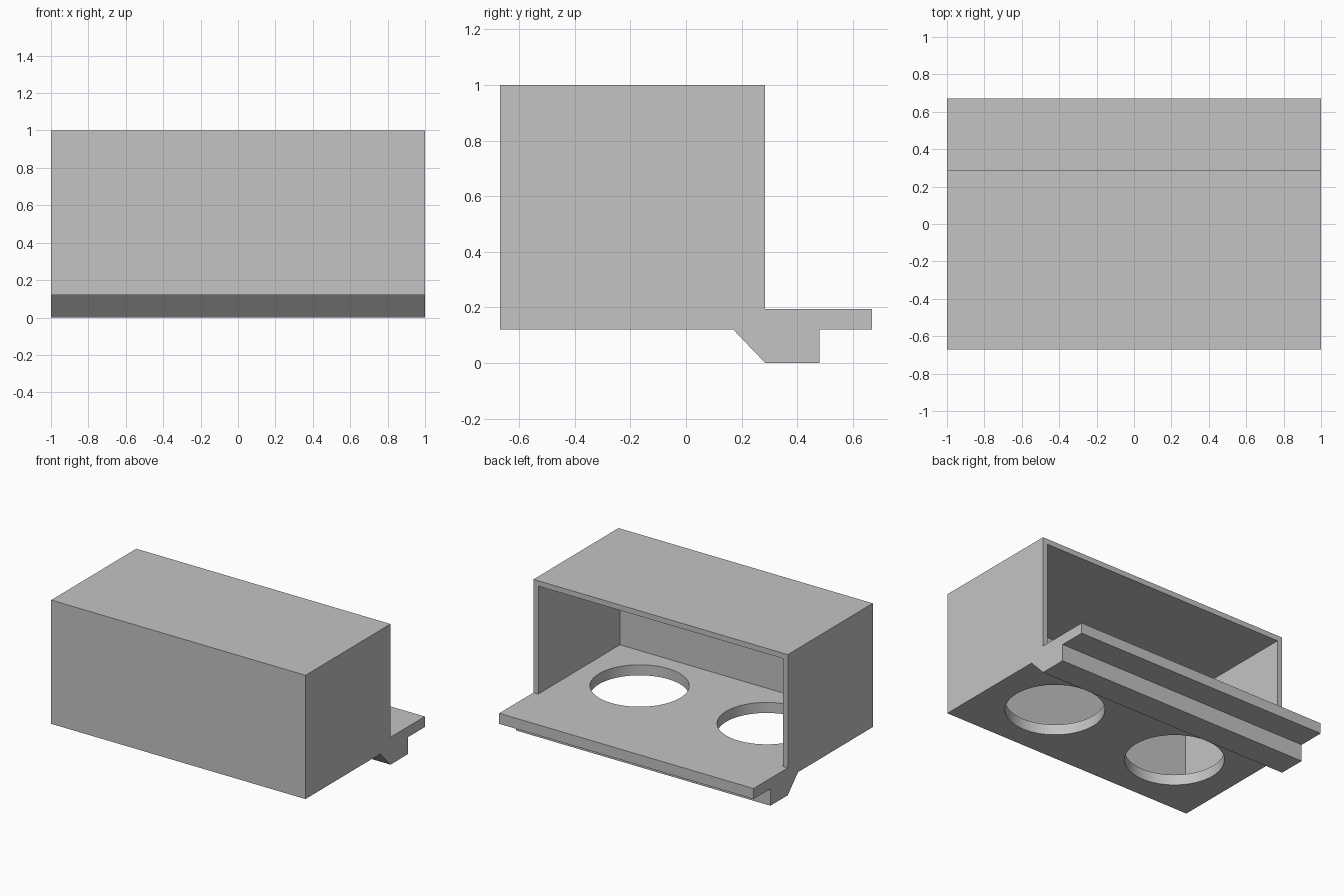
import bpy, bmesh, math

default = bpy.data.objects.get("Cube")
if default:
    bpy.data.objects.remove(default, do_unlink=True)

FRONT, BACK = -0.67, 0.285       # depth range of the box
BASE, FLOOR, TOP = 0.12, 0.195, 1.0
WALL = 0.038

grey = bpy.data.materials.new("plain grey")
grey.use_nodes = True
grey.diffuse_color = (0.55, 0.55, 0.55, 1)
grey.node_tree.nodes["Principled BSDF"].inputs["Base Color"].default_value = grey.diffuse_color


def make_object(name, bm):
    bmesh.ops.recalc_face_normals(bm, faces=bm.faces)
    mesh = bpy.data.meshes.new(name)
    bm.to_mesh(mesh)
    bm.free()
    mesh.materials.append(grey)
    obj = bpy.data.objects.new(name, mesh)
    bpy.context.collection.objects.link(obj)
    return obj


def apply_modifiers(obj):
    bpy.ops.object.select_all(action="DESELECT")
    bpy.context.view_layer.objects.active = obj
    obj.select_set(True)
    for mod in list(obj.modifiers):
        bpy.ops.object.modifier_apply(modifier=mod.name)


# Floor tray with rear ledge and hook rail: side profile drawn along x
profile = [(FRONT, BASE), (0.17, BASE), (BACK, 0), (0.48, 0), (0.48, BASE),
           (0.67, BASE), (0.67, FLOOR), (FRONT, FLOOR)]
bm = bmesh.new()
face = bm.faces.new([bm.verts.new((-1, y, z)) for y, z in profile])
extruded = bmesh.ops.extrude_face_region(bm, geom=[face])["geom"]
bmesh.ops.translate(bm, vec=(2, 0, 0),
                    verts=[v for v in extruded if isinstance(v, bmesh.types.BMVert)])
tray = make_object("floor_tray", bm)

# Two round openings through the floor
cutters = []
for side in (-1, 1):
    bm = bmesh.new()
    bmesh.ops.create_cone(bm, cap_ends=True, segments=64, radius1=0.32, radius2=0.32, depth=0.4)
    cutter = make_object("hole_cutter", bm)
    cutter.location = (side * 0.5, (FRONT + BACK) / 2, 0.16)
    cutter.hide_render = True
    cutters.append(cutter)
    cut = tray.modifiers.new("hole", "BOOLEAN")
    cut.operation = "DIFFERENCE"
    cut.solver = "EXACT"
    cut.object = cutter
bpy.context.view_layer.update()
apply_modifiers(tray)
bpy.ops.object.shade_smooth_by_angle(angle=math.radians(30))
for cutter in cutters:
    bpy.data.objects.remove(cutter, do_unlink=True)

# Hood: front, sides and roof, open at the back and resting on the tray
bm = bmesh.new()
bmesh.ops.create_cube(bm, size=1)
bmesh.ops.scale(bm, vec=(2, BACK - FRONT, TOP - FLOOR), verts=bm.verts)
bmesh.ops.translate(bm, vec=(0, (FRONT + BACK) / 2, (TOP + FLOOR) / 2), verts=bm.verts)
bm.normal_update()
open_faces = [f for f in bm.faces if f.normal.y > 0.9 or f.normal.z < -0.9]
bmesh.ops.delete(bm, geom=open_faces, context="FACES")
# Keep the normals of the remaining shell pointing outward
centre_y, centre_z = (FRONT + BACK) / 2, (TOP + FLOOR) / 2
mesh = bpy.data.meshes.new("hood")
bm.to_mesh(mesh)
bm.free()
mesh.materials.append(grey)
hood = bpy.data.objects.new("hood", mesh)
bpy.context.collection.objects.link(hood)
shell = hood.modifiers.new("wall", "SOLIDIFY")
shell.thickness = WALL
shell.offset = -1
shell.use_even_offset = True
apply_modifiers(hood)
